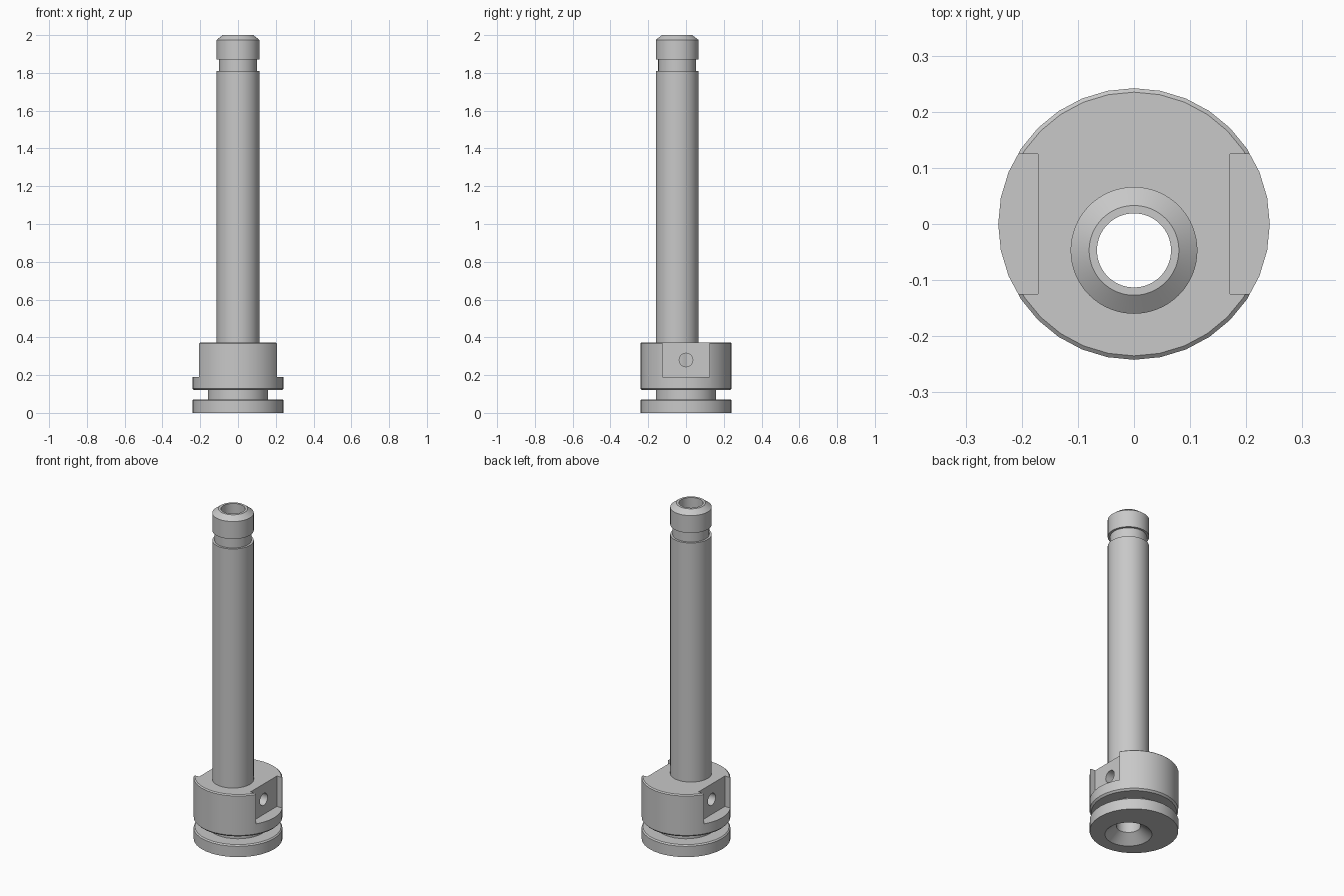
import bpy
import bmesh
from math import pi, cos, sin
from mathutils import Matrix

if "Cube" in bpy.data.objects:
    bpy.data.objects.remove(bpy.data.objects["Cube"], do_unlink=True)

TUBE_Y = -0.047

steel = bpy.data.materials.new("grey_steel")
steel.use_nodes = True
colour = (0.58, 0.58, 0.58, 1)
steel.diffuse_color = colour
steel.node_tree.nodes["Principled BSDF"].inputs["Base Color"].default_value = colour


def add_object(name, bm):
    bmesh.ops.recalc_face_normals(bm, faces=bm.faces)
    mesh = bpy.data.meshes.new(name)
    bm.to_mesh(mesh)
    bm.free()
    mesh.materials.append(steel)
    obj = bpy.data.objects.new(name, mesh)
    bpy.context.collection.objects.link(obj)
    return obj


def lathe(name, profile, segments, y=0):
    """Closed solid turned from (radius, height) points, capped at both ends."""
    bm = bmesh.new()
    angles = [2 * pi * i / segments for i in range(segments)]
    rings = [[bm.verts.new((r * cos(a), y + r * sin(a), z)) for a in angles]
             for r, z in profile]
    for low, high in zip(rings, rings[1:]):
        for i in range(segments):
            j = (i + 1) % segments
            bm.faces.new((low[i], low[j], high[j], high[i]))
    bm.faces.new(rings[0])
    bm.faces.new(rings[-1])
    return add_object(name, bm)


def box(name, size, centre):
    bm = bmesh.new()
    bmesh.ops.create_cube(bm, size=1, matrix=Matrix.Translation(centre) @ Matrix.Diagonal((*size, 1)))
    return add_object(name, bm)


def cross_rod(name, radius, length, centre):
    bm = bmesh.new()
    bmesh.ops.create_cone(bm, cap_ends=True, segments=32, radius1=radius, radius2=radius, depth=length,
                          matrix=Matrix.Translation(centre) @ Matrix.Rotation(pi / 2, 4, 'Y'))
    return add_object(name, bm)


def combine(target, tool, operation):
    bpy.context.view_layer.objects.active = target
    mod = target.modifiers.new(operation.lower(), 'BOOLEAN')
    mod.operation = operation
    mod.solver = 'EXACT'
    mod.object = tool
    bpy.ops.object.modifier_apply(modifier=mod.name)
    bpy.data.objects.remove(tool, do_unlink=True)


# Grooved base flange and body
body = lathe("flanged_tube", [
    (0.242, 0), (0.242, 0.065), (0.235, 0.072), (0.16, 0.072),
    (0.16, 0.12), (0.232, 0.12), (0.242, 0.13), (0.242, 0.367),
    (0.235, 0.373)], 32)

# Side pockets with blind cross holes
for side in (-1, 1):
    combine(body, box("pocket_cutter", (0.2, 0.25, 0.4), (side * 0.271, 0, 0.39)), 'DIFFERENCE')
    combine(body, cross_rod("hole_cutter", 0.036, 0.2, (side * 0.2, 0, 0.28)), 'DIFFERENCE')

# Offset tube with a retaining groove and chamfered tip
tube = lathe("tube", [
    (0.113, 0.2), (0.113, 1.81), (0.1, 1.81), (0.1, 1.87),
    (0.113, 1.87), (0.113, 1.975), (0.08, 2)], 64, TUBE_Y)
combine(body, tube, 'UNION')

# Through bore with a countersunk bottom
bore = lathe("bore_cutter", [
    (0.148, -0.016), (0.066, 0.05), (0.066, 2.1)], 64, TUBE_Y)
combine(body, bore, 'DIFFERENCE')

# Smooth curved walls, sharp machined edges
bpy.ops.object.select_all(action='DESELECT')
body.select_set(True)
bpy.context.view_layer.objects.active = body
bpy.ops.object.shade_smooth_by_angle(angle=pi / 7)
